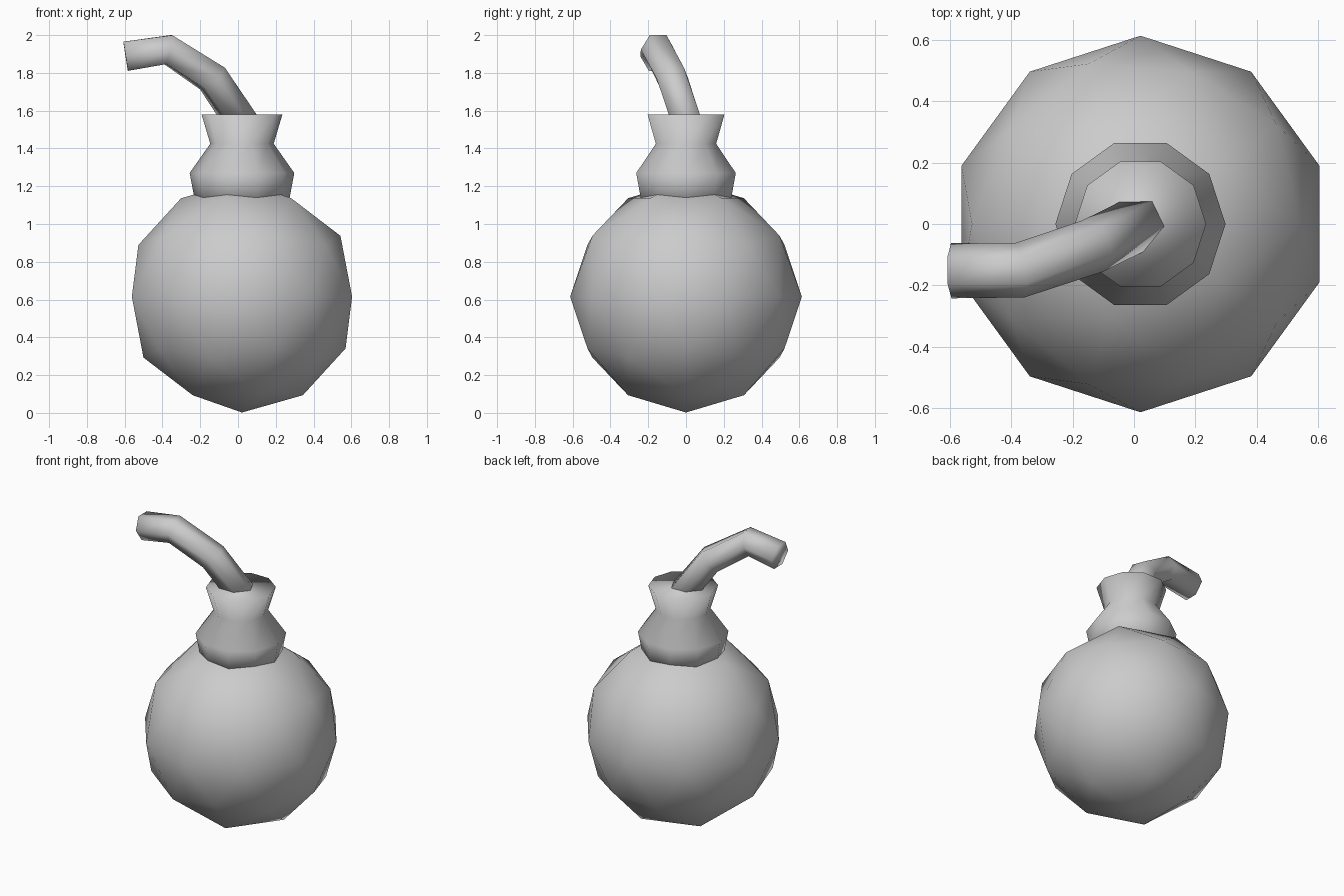
import bpy, bmesh
from math import sin, cos, pi
from mathutils import Vector

if "Cube" in bpy.data.objects:
    bpy.data.objects.remove(bpy.data.objects["Cube"])

CX = 0.021  # axis of the body


def skin(name, rings):
    """Join equal-sized rings of points into a capped, smooth tube."""
    bm = bmesh.new()
    loops = [[bm.verts.new(p) for p in ring] for ring in rings]
    n = len(loops[0])
    for a, b in zip(loops, loops[1:]):
        for i in range(n):
            j = (i + 1) % n
            bm.faces.new((a[i], a[j], b[j], b[i]))
    bm.faces.new(loops[0])
    bm.faces.new(loops[-1])
    bmesh.ops.recalc_face_normals(bm, faces=bm.faces)
    for f in bm.faces:
        f.smooth = True
    mesh = bpy.data.meshes.new(name)
    bm.to_mesh(mesh)
    bm.free()
    obj = bpy.data.objects.new(name, mesh)
    bpy.context.collection.objects.link(obj)
    return obj


# round body: low-poly ball resting on one point
bpy.ops.mesh.primitive_ico_sphere_add(subdivisions=2, radius=0.613,
                                      location=(CX, 0, 0.615), rotation=(0, 0, pi))
body = bpy.context.object
body.name = "body"
bpy.ops.object.shade_smooth()

# ten-sided flared neck, (radius, height) profile
profile = [(0.245, 1.10), (0.277, 1.27), (0.168, 1.425), (0.214, 1.58)]
skin("neck", [[(CX + r * cos(i * pi / 5), r * sin(i * pi / 5), z) for i in range(10)]
              for r, z in profile])

# bent six-sided fuse
path = [Vector(p) for p in [(0.045, 0.017, 1.50), (-0.135, -0.072, 1.77),
                            (-0.37, -0.15, 1.923), (-0.595, -0.152, 1.888)]]
rings = []
for k, p in enumerate(path):
    t = Vector()
    if k > 0:
        t += (p - path[k - 1]).normalized()
    if k < len(path) - 1:
        t += (path[k + 1] - p).normalized()
    t.normalize()
    side = t.cross(Vector((0, 0, 1))).normalized()
    up = side.cross(t)
    rings.append([p + 0.09 * (side * cos(i * pi / 3) + up * sin(i * pi / 3))
                  for i in range(6)])
skin("fuse", rings)
